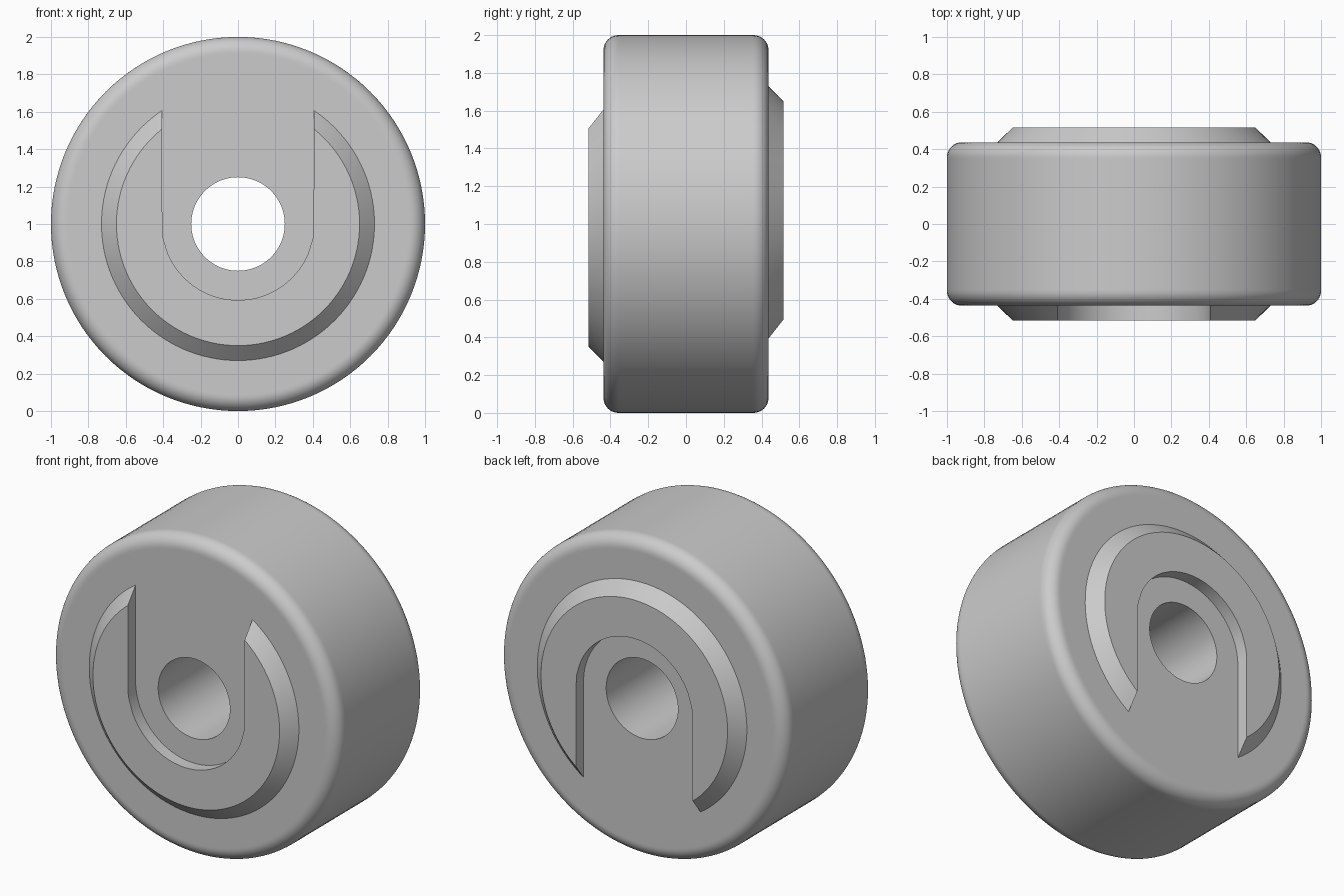
import bpy, bmesh
from math import sin, cos, pi, acos, radians
from mathutils import Vector, Matrix

if "Cube" in bpy.data.objects:
    bpy.data.objects.remove(bpy.data.objects["Cube"])

R, HOLE, HALF, FILLET = 1.0, 0.25, 0.437, 0.08   # wheel
BOSS_BASE, BOSS_TOP, BOSS_Y, SLOT = 0.73, 0.65, 0.515, 0.407
SEG = 128


def finish(name, bm):
    bmesh.ops.recalc_face_normals(bm, faces=bm.faces)
    me = bpy.data.meshes.new(name)
    bm.to_mesh(me)
    bm.free()
    ob = bpy.data.objects.new(name, me)
    bpy.context.collection.objects.link(ob)
    ob.location.z = R
    bpy.ops.object.select_all(action='DESELECT')
    ob.select_set(True)
    bpy.context.view_layer.objects.active = ob
    bpy.ops.object.shade_smooth_by_angle(angle=radians(30))
    return ob


# Wheel: closed (radius, y) section with rounded rims, lathed around y
def wheel():
    c, cy = R - FILLET, HALF - FILLET
    half = [(HOLE, HALF), (c - 0.01, HALF)]
    half += [(c + FILLET * sin(i * pi / 20), cy + FILLET * cos(i * pi / 20)) for i in range(11)]
    half += [(R, cy - 0.01)]
    section = half + [(r, -y) for r, y in reversed(half)]
    bm = bmesh.new()
    rings = [[bm.verts.new((r * cos(2 * pi * k / SEG), y, r * sin(2 * pi * k / SEG)))
              for r, y in section] for k in range(SEG)]
    n = len(section)
    for k in range(SEG):
        a, b = rings[k], rings[(k + 1) % SEG]
        for i in range(n):
            j = (i + 1) % n
            bm.faces.new((a[i], a[j], b[j], b[i]))
    return finish("wheel", bm)


# Raised horseshoe: tapered outer arc, straight-walled U slot
def horseshoe_loop(bm, radius, y):
    a0 = acos(SLOT / radius)
    sweep = pi + 2 * a0
    pts = [(radius * cos(a0 - sweep * i / 96), radius * sin(a0 - sweep * i / 96)) for i in range(97)]
    pts += [(-SLOT * cos(pi * i / 48), -SLOT * sin(pi * i / 48)) for i in range(49)]
    return [bm.verts.new((x, y, z)) for x, z in pts]


def horseshoe(name, flip):
    bm = bmesh.new()
    base = horseshoe_loop(bm, BOSS_BASE, -HALF)
    top = horseshoe_loop(bm, BOSS_TOP, -BOSS_Y)
    n = len(base)
    for i in range(n):
        j = (i + 1) % n
        bm.faces.new((base[i], base[j], top[j], top[i]))
    cap = bm.faces.new(top)
    bm.faces.new(base[::-1])
    bmesh.ops.triangulate(bm, faces=[f for f in bm.faces if len(f.verts) > 4])
    if flip:
        bmesh.ops.rotate(bm, verts=bm.verts, cent=(0, 0, 0), matrix=Matrix.Rotation(pi, 3, 'X'))
    return finish(name, bm)


wheel()
horseshoe("front_horseshoe", False)
horseshoe("back_horseshoe", True)
